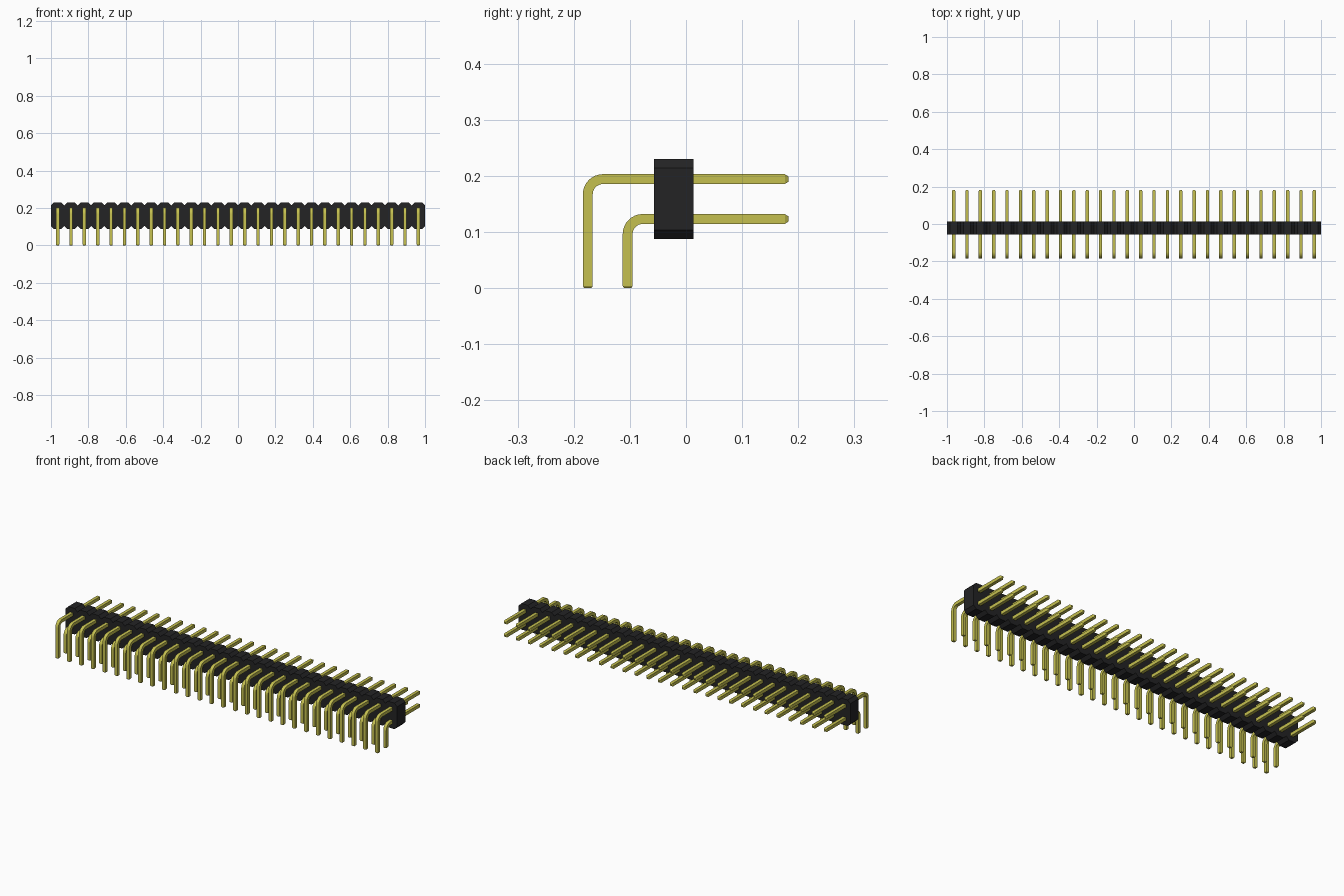
import bpy, bmesh, math

if "Cube" in bpy.data.objects:
    bpy.data.objects.remove(bpy.data.objects["Cube"], do_unlink=True)

COUNT = 28
PITCH = 2.0 / COUNT
HALF = 0.0088            # half of the pin thickness
BEND = 0.027             # centreline bend radius


def material(name, color):
    m = bpy.data.materials.new(name)
    m.use_nodes = True
    m.diffuse_color = (*color, 1)
    bsdf = next(n for n in m.node_tree.nodes if n.type == "BSDF_PRINCIPLED")
    bsdf.inputs["Base Color"].default_value = (*color, 1)
    bsdf.inputs["Roughness"].default_value = 0.5
    return m


def finish(name, bm, mat):
    bmesh.ops.recalc_face_normals(bm, faces=bm.faces)
    me = bpy.data.meshes.new(name)
    bm.to_mesh(me)
    bm.free()
    me.materials.append(mat)
    ob = bpy.data.objects.new(name, me)
    bpy.context.collection.objects.link(ob)
    return ob


black = material("black plastic", (0.017, 0.017, 0.018))
gold = material("gold metal", (0.56, 0.53, 0.08))


# Housing: a row of chamfered cells as one notched outline, extruded in y
def housing(y0, y1, z0, z1, cut):
    top, bottom = [], []
    for i in range(COUNT):
        x0 = -1 + i * PITCH
        x1 = x0 + PITCH
        top += [(x0, z1 - cut), (x0 + cut, z1), (x1 - cut, z1)]
        bottom += [(x0, z0 + cut), (x0 + cut, z0), (x1 - cut, z0)]
    top.append((1, z1 - cut))
    bottom.append((1, z0 + cut))
    bm = bmesh.new()
    face = bm.faces.new([bm.verts.new((x, y0, z)) for x, z in top + bottom[::-1]])
    ext = bmesh.ops.extrude_face_region(bm, geom=[face])["geom"]
    verts = [v for v in ext if isinstance(v, bmesh.types.BMVert)]
    bmesh.ops.translate(bm, verts=verts, vec=(0, y1 - y0, 0))
    return finish("housing", bm, black)


# Pin row: square section swept along a right-angle bend, tapered at both tips
def pin_row(name, y_leg, z_arm, y_tip):
    # stations: y, z, direction angle of the path (90 = up, 0 = back), scale
    stations = [(y_leg, 0, 90, 0.7), (y_leg, 0.004, 90, 1)]
    for k in range(9):
        a = math.radians(180 - 90 * k / 8)
        stations.append((y_leg + BEND + BEND * math.cos(a),
                         z_arm - BEND + BEND * math.sin(a),
                         90 - 90 * k / 8, 1))
    stations += [(y_tip - 0.007, z_arm, 0, 1), (y_tip, z_arm, 0, 0.5)]
    bm = bmesh.new()
    rings = []
    for y, z, ang, s in stations:
        a = math.radians(ang)
        h = HALF * s
        ny, nz = -math.sin(a) * h, math.cos(a) * h
        rings.append([bm.verts.new((sx * h, y + sn * ny, z + sn * nz))
                      for sx, sn in ((-1, -1), (1, -1), (1, 1), (-1, 1))])
    for r, q in zip(rings, rings[1:]):
        for j in range(4):
            k = (j + 1) % 4
            bm.faces.new((r[j], r[k], q[k], q[j]))
    bm.faces.new(rings[0])
    bm.faces.new(rings[-1])
    ob = finish(name, bm, gold)
    ob.location.x = -1 + PITCH / 2
    bpy.ops.object.select_all(action="DESELECT")
    ob.select_set(True)
    bpy.context.view_layer.objects.active = ob
    bpy.ops.object.shade_smooth_by_angle(angle=math.radians(20))
    arr = ob.modifiers.new("row", "ARRAY")
    arr.count = COUNT
    arr.use_relative_offset = False
    arr.use_constant_offset = True
    arr.constant_offset_displace = (PITCH, 0, 0)
    return ob


housing(-0.057, 0.013, 0.088, 0.23, 0.016)
pin_row("upper_pins", -0.175, 0.1945, 0.183)
pin_row("lower_pins", -0.104, 0.1235, 0.183)
